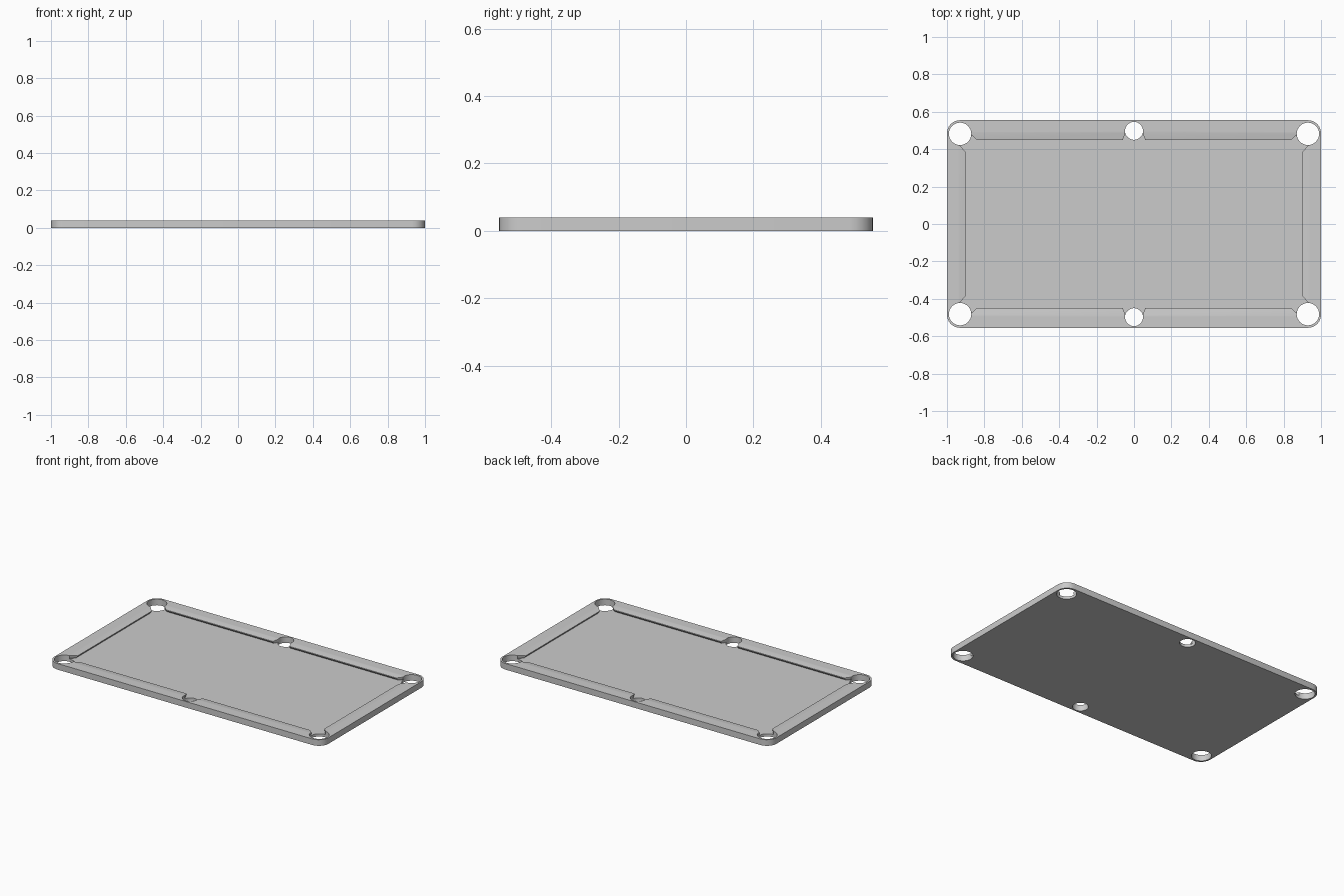
import bpy, bmesh
from math import sin, cos, pi

if "Cube" in bpy.data.objects:
    bpy.data.objects.remove(bpy.data.objects["Cube"])

HX, HY, TOP, FLOOR = 1.0, 0.555, 0.04, 0.018
R = 0.07                       # outer corner radius


def loft(name, levels):
    """Closed solid from matching outlines; levels = [(z, [(x, y), ...]), ...]"""
    bm = bmesh.new()
    rings = [[bm.verts.new((x, y, z)) for x, y in pts] for z, pts in levels]
    n = len(rings[0])
    for a, b in zip(rings, rings[1:]):
        for i in range(n):
            j = (i + 1) % n
            bm.faces.new((a[i], a[j], b[j], b[i]))
    bm.faces.new(rings[0][::-1])
    bm.faces.new(rings[-1])
    bmesh.ops.recalc_face_normals(bm, faces=bm.faces)
    me = bpy.data.meshes.new(name)
    bm.to_mesh(me)
    bm.free()
    ob = bpy.data.objects.new(name, me)
    bpy.context.collection.objects.link(ob)
    return ob


def circle(cx, cy, r, n=32):
    return [(cx + r * cos(2 * pi * i / n), cy + r * sin(2 * pi * i / n)) for i in range(n)]


def mirror4(q):
    """Mirror a first-quadrant, counter-clockwise chain into a full outline"""
    half = q + [(-x, y) for x, y in reversed(q)]
    return half + [(-x, -y) for x, y in half]


def rect(x, y):
    return mirror4([(x, y)])


def field(d):
    """Playing field outline with pocket throats; d widens it under the cushions"""
    return mirror4([(0.90 + d, 0.385), (0.94, 0.43), (0.885, 0.49),
                    (0.84, 0.45 + d), (0.06, 0.45 + d), (0.045, 0.49)])


def cut(target, cutter):
    cutter.hide_render = True
    m = target.modifiers.new("cut", 'BOOLEAN')
    m.operation = 'DIFFERENCE'
    m.solver = 'EXACT'
    m.object = cutter
    bpy.context.view_layer.objects.active = target
    bpy.ops.object.modifier_apply(modifier=m.name)
    bpy.data.objects.remove(cutter)


# Table slab with rounded corners
corner = [(HX - R + R * cos(pi / 2 * i / 6), HY - R + R * sin(pi / 2 * i / 6)) for i in range(7)]
outline = mirror4(corner)
table = loft("pool_table_top", [(0, outline), (TOP, outline)])

# Recessed bed with undercut cushion noses
cut(table, loft("bed_cutter", [(FLOOR, field(0.01)), (0.03, field(0)), (0.06, field(0))]))

# Gentle slope on the cushion tops
cut(table, loft("slope_cutter", [(0.028, rect(0.865, 0.41)), (0.046, rect(0.97, 0.53))]))

# Six pockets
pockets = [(sx * 0.93, sy * 0.482, 0.06) for sx in (-1, 1) for sy in (-1, 1)]
pockets += [(0, sy * 0.498, 0.048) for sy in (-1, 1)]
for x, y, r in pockets:
    c = circle(x, y, r)
    cut(table, loft("pocket_cutter", [(-0.05, c), (0.1, c)]))

# Smooth shading with crisp edges
bpy.ops.object.select_all(action='DESELECT')
table.select_set(True)
bpy.context.view_layer.objects.active = table
bpy.ops.object.shade_smooth_by_angle(angle=pi / 6)
